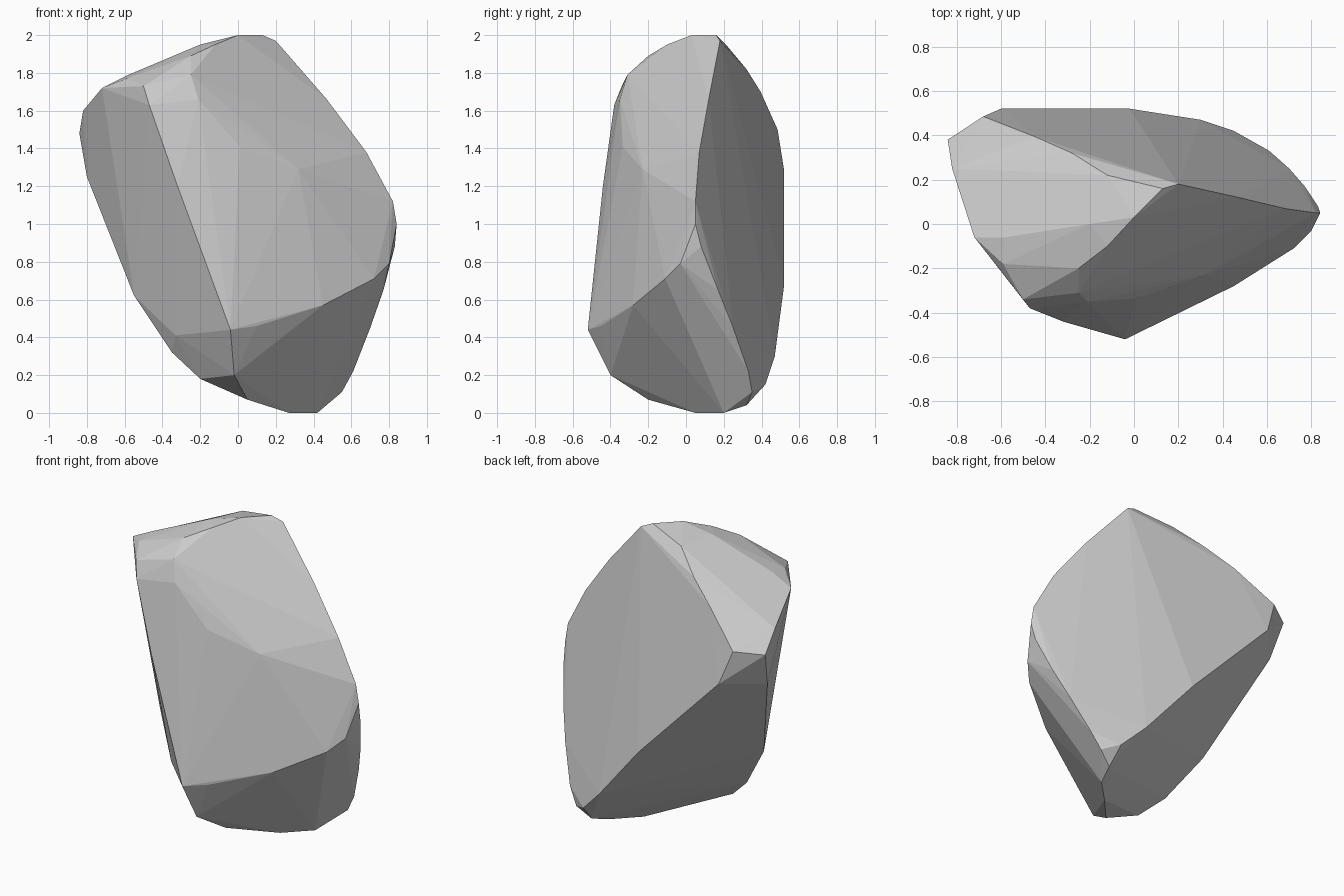
import bpy, bmesh
from math import radians

if "Cube" in bpy.data.objects:
    bpy.data.objects.remove(bpy.data.objects["Cube"])

# Ridges of the chipped stone, each a short path along a visible crease
front_left_ridge = [(-.5, -.34, 1.73), (-.47, -.38, 1.63), (-.32, -.44, 1.2),
                    (-.04, -.52, .44), (-.02, -.4, .2)]
front_lower_ridge = [(.1, -.45, .46), (.45, -.28, .57), (.72, -.11, .71), (.8, -.03, .79), (.84, .05, 1.0)]
right_ridge = [(.82, .05, 1.12), (.68, .07, 1.38), (.47, .12, 1.66), (.2, .18, 1.97)]
front_face = [(.01, -.335, 1.41), (.32, -.23, 1.29), (-.25, -.31, 1.79), (-.21, -.35, 1.66)]
top_ridge = [(.13, .16, 2), (0, .03, 2), (-.12, -.1, 1.95), (-.25, -.2, 1.89)]
top_face = [(-.12, .22, 1.94), (-.2, 0, 1.95)]
left_rim = [(-.58, -.06, 1.79), (-.59, -.18, 1.77), (-.72, -.06, 1.72), (-.82, .25, 1.6),
            (-.84, .38, 1.48), (-.8, .3, 1.25)]
back_ridge = [(-.28, .32, 1.82), (-.45, .395, 1.7), (-.68, .485, 1.5), (-.6, .52, 1.28),
              (-.02, .52, .68), (.3, .47, .3), (.45, .42, .15)]
lower_right_ridge = [(.83, .08, .88), (.77, .17, .65), (.7, .25, .45), (.61, .33, .22), (.55, .35, .11)]
underside = [(.46, .32, .04), (.42, .2, 0), (.27, .05, 0), (.05, -.2, .07), (-.2, -.2, .18),
             (-.35, -.13, .32), (-.33, -.22, .41), (-.55, -.02, .62)]

# Stone body: convex hull of the ridges, near-flat neighbours merged into facets
bm = bmesh.new()
for ridge in (front_left_ridge, front_lower_ridge, right_ridge, front_face, top_ridge, top_face,
              left_rim, back_ridge, lower_right_ridge, underside):
    for point in ridge:
        bm.verts.new(point)
hull = bmesh.ops.convex_hull(bm, input=bm.verts[:])
loose = {v for v in hull["geom_interior"] + hull["geom_unused"] if isinstance(v, bmesh.types.BMVert)}
bmesh.ops.delete(bm, geom=list(loose), context='VERTS')
bmesh.ops.dissolve_limit(bm, angle_limit=radians(2), verts=bm.verts[:], edges=bm.edges[:])
bmesh.ops.recalc_face_normals(bm, faces=bm.faces[:])

mesh = bpy.data.meshes.new("stone")
bm.to_mesh(mesh)
bm.free()
bpy.context.collection.objects.link(bpy.data.objects.new("stone", mesh))
